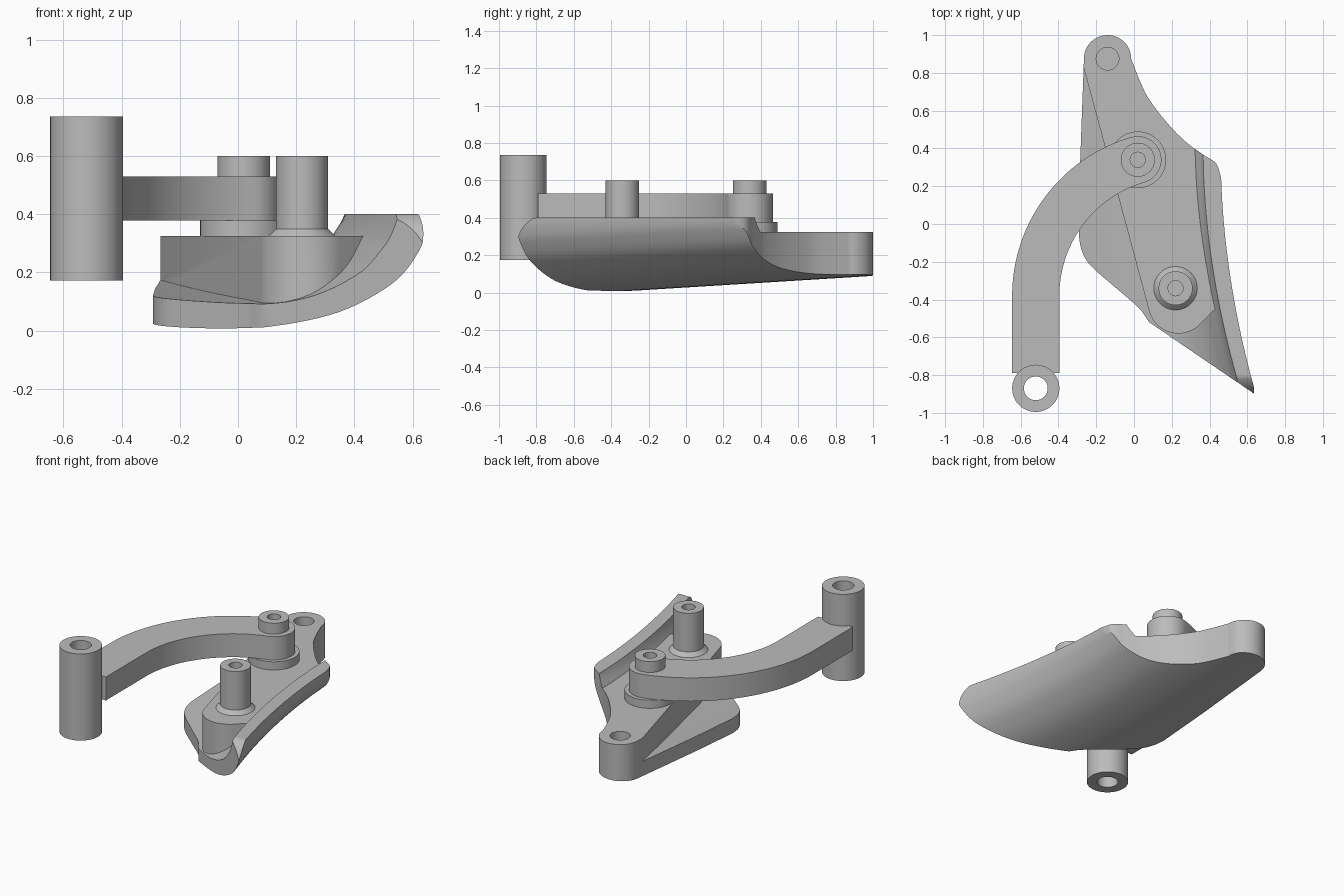
import bpy, bmesh, math
from mathutils import Vector

if "Cube" in bpy.data.objects:
    bpy.data.objects.remove(bpy.data.objects["Cube"])

grey = bpy.data.materials.new("plain_grey")
grey.use_nodes = True
GREY = (0.5, 0.5, 0.5, 1)
grey.diffuse_color = GREY
grey.node_tree.nodes["Principled BSDF"].inputs["Base Color"].default_value = GREY


def finish(name, bm):
    bmesh.ops.remove_doubles(bm, verts=bm.verts, dist=1e-5)
    bmesh.ops.recalc_face_normals(bm, faces=bm.faces)
    mesh = bpy.data.meshes.new(name)
    bm.to_mesh(mesh)
    bm.free()
    mesh.materials.append(grey)
    ob = bpy.data.objects.new(name, mesh)
    bpy.context.collection.objects.link(ob)
    return ob


def loft(name, sections, closed=False):
    """Skin a list of equal-length closed sections."""
    bm = bmesh.new()
    rings = [[bm.verts.new(p) for p in s] for s in sections]
    n = len(rings[0])
    pairs = list(zip(rings, rings[1:]))
    if closed:
        pairs.append((rings[-1], rings[0]))
    for a, b in pairs:
        for i in range(n):
            j = (i + 1) % n
            bm.faces.new((a[i], a[j], b[j], b[i]))
    if not closed:
        bm.faces.new(rings[0])
        bm.faces.new(rings[-1])
    return finish(name, bm)


def prism(name, outline, z0, z1):
    return loft(name, [[(x, y, z) for x, y in outline] for z in (z0, z1)])


def lathe(name, centre, profile, steps=64):
    """Revolve a closed (radius, height) profile about a vertical axis."""
    bm = bmesh.new()
    vs = [bm.verts.new((r, 0, z)) for r, z in profile]
    es = [bm.edges.new((vs[i - 1], vs[i])) for i in range(len(vs))]
    bmesh.ops.spin(bm, geom=vs + es, cent=(0, 0, 0), axis=(0, 0, 1),
                   angle=math.tau, steps=steps)
    bmesh.ops.remove_doubles(bm, verts=bm.verts, dist=1e-5)
    bmesh.ops.translate(bm, verts=bm.verts, vec=(*centre, 0))
    return finish(name, bm)


def arc(cx, cy, r, a0, a1, n=24):
    angles = [math.radians(a0 + (a1 - a0) * i / n) for i in range(n + 1)]
    return [(cx + r * math.cos(a), cy + r * math.sin(a)) for a in angles]


def smooth(points, n=6):
    """Catmull-Rom curve through 2D points."""
    p = [Vector(q) for q in points]
    p = [2 * p[0] - p[1]] + p + [2 * p[-1] - p[-2]]
    out = []
    for a, b, c, d in zip(p, p[1:], p[2:], p[3:]):
        for i in range(n):
            t = i / n
            out.append(tuple(0.5 * (2 * b + (c - a) * t + (2 * a - 5 * b + 4 * c - d) * t * t
                                    + (3 * b - a - 3 * c + d) * t ** 3)))
    return out + [tuple(p[-2])]


def boolean(ob, tool, operation):
    mod = ob.modifiers.new(operation, 'BOOLEAN')
    mod.operation, mod.solver, mod.object = operation, 'EXACT', tool
    bpy.context.view_layer.objects.active = ob
    bpy.ops.object.modifier_apply(modifier=mod.name)
    bpy.data.objects.remove(tool)


def trough(name, curve, top):
    """Sweep a J-shaped section front to back, drifting sideways and rising."""
    section = [(-1, curve[0][1])] + smooth(curve) + [(curve[-1][0], top), (-1, top)]
    rows = []
    for i in range(49):
        y = -1.2 + 2.4 * i / 48
        drift = -0.18 + 0.18 * (max(0.3 - y, 0) / 1.2) ** 1.9
        rise = 0.062 * (y + 0.45)
        rows.append([(x + drift, y, z + rise) for x, z in section])
    return loft(name, rows)


# Curved blade: outer trough trimmed to its plan outline
blade = trough("blade", [(-0.3, 0.003), (0, 0), (0.2, 0.02), (0.4, 0.08),
                         (0.55, 0.185), (0.62, 0.29), (0.643, 0.37), (0.645, 0.45)], 0.7)
plan = ([(0.08, -0.52), (0.8, -1.01), (0.8, 0.1), (0.5, 0.2)]
        + smooth([(0.46, 0.25), (0.435, 0.32), (0.37, 0.365), (0.28, 0.43), (0.18, 0.53),
                  (0.08, 0.66), (0.03, 0.76), (-0.015, 0.875)])
        + arc(-0.14, 0.875, 0.125, 5, 180)
        + [(-0.285, 0.33)]
        + smooth([(-0.292, -0.06), (-0.28, -0.13), (-0.25, -0.195), (-0.2, -0.25)])
        + [(0, -0.42), (0.04, -0.46)])
boolean(blade, prism("plan_cutter", plan, -0.5, 1), 'INTERSECT')

# Flat rim top with a rounded nose
side = [(-0.905, -0.3)] + arc(-0.74, 0.25, 0.165, 180, 90) + [(1.2, 0.4), (1.2, -0.3)]
side = [(y, min(z, 0.4)) for y, z in side]
boolean(blade, loft("side_cutter", [[(x, y, z) for y, z in side] for x in (-1.5, 1.5)]),
        'INTERSECT')

# Hollow the blade, leaving the raised mounting block
hollow = trough("hollow", [(-0.3, 0.102), (0.1, 0.092), (0.3, 0.122), (0.45, 0.21),
                           (0.52, 0.3), (0.55, 0.36), (0.57, 0.43)], 0.9)
block = (arc(0.235, -0.42, 0.16, -45, -165)
         + [(-0.267, 0.83), (-0.3, 1.3), (1, 1.3), (1, 0.12)])
boolean(hollow, prism("block_cutter", block, -0.6, 0.325), 'DIFFERENCE')
boolean(blade, hollow, 'DIFFERENCE')
boolean(blade, lathe("hole_cutter", (-0.14, 0.875),
                     [(0, 0.17), (0.06, 0.17), (0.06, 0.6), (0, 0.6)]), 'DIFFERENCE')

# Swinging arm: straight shank, then an arc to the pivot with a round end
HALF = 0.125
outer = arc(0.23, -0.38, 0.75 + HALF, 180, 106.3, 40)
inner = arc(0.23, -0.38, 0.75 - HALF, 106.3, 180, 40)
tip = arc(0.02, 0.34, HALF, 106.3, -73.7)[1:-1]
arm_plan = [(-0.52 - HALF, -0.79)] + outer + tip + inner + [(-0.52 + HALF, -0.79)]
arm = prism("arm", arm_plan, 0.378, 0.53)

# Hinge sleeve with a through hole
sleeve = lathe("hinge_sleeve", (-0.52, -0.87),
               [(0.063, 0.173), (0.125, 0.173), (0.125, 0.735), (0.063, 0.735)])

# Pivot pin: flange under the arm and drilled head above it
flange = lathe("pivot_flange", (0.02, 0.34),
               [(0, 0.32), (0.15, 0.32), (0.15, 0.378), (0, 0.378)])
head = lathe("pivot_head", (0.02, 0.34),
             [(0, 0.52), (0.09, 0.52), (0.09, 0.6), (0.04, 0.6), (0.04, 0.54), (0, 0.54)])

# Front post with a conical foot and a blind hole
post = lathe("front_post", (0.22, -0.34),
             [(0, 0.32), (0.115, 0.32), (0.115, 0.325), (0.09, 0.35), (0.09, 0.6),
              (0.04, 0.6), (0.04, 0.48), (0, 0.48)])

bpy.ops.object.select_all(action='DESELECT')
for ob in (blade, arm, sleeve, flange, head, post):
    ob.select_set(True)
bpy.context.view_layer.objects.active = blade
bpy.ops.object.shade_smooth_by_angle(angle=math.radians(30))
